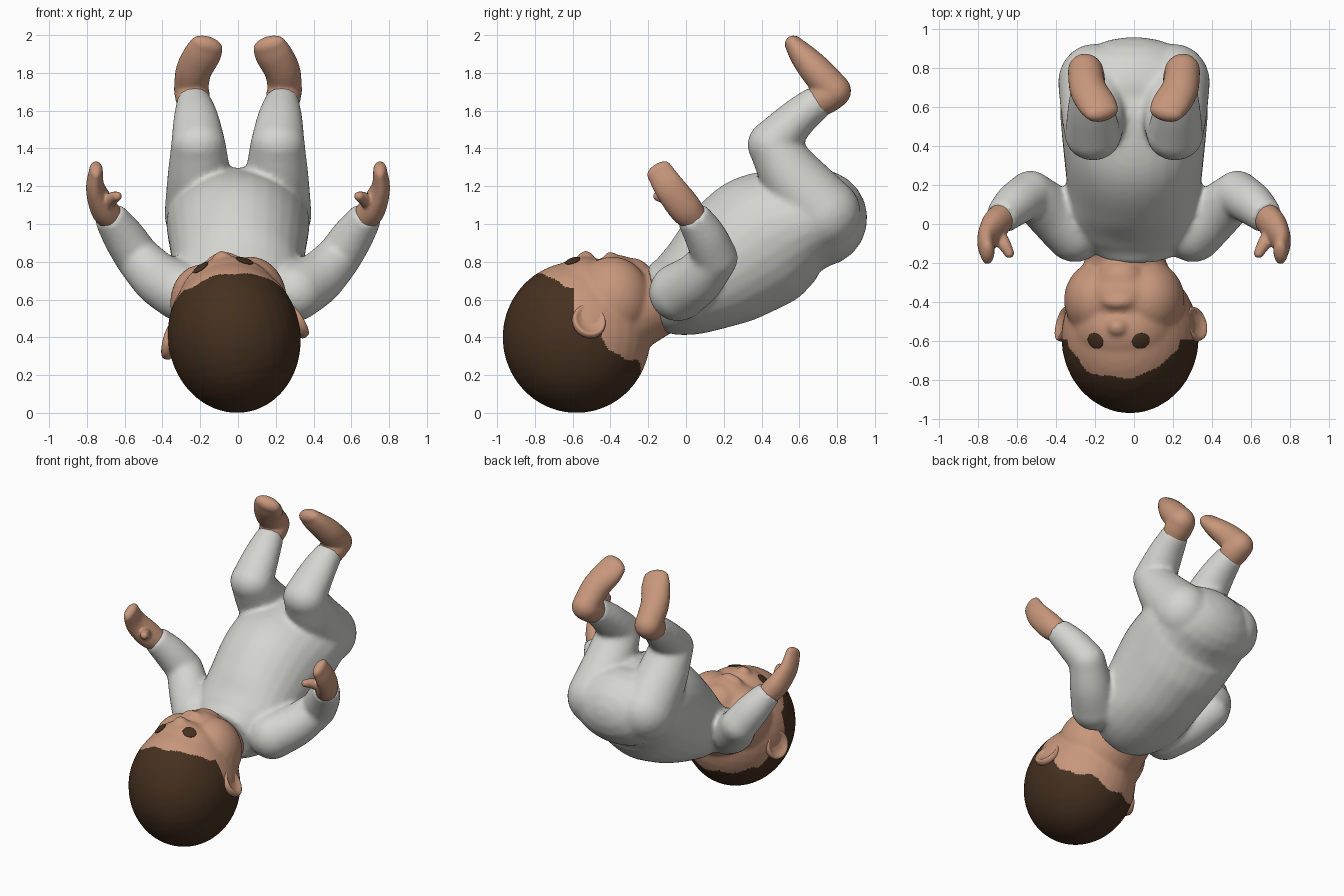
import bpy, bmesh, math
from mathutils import Vector, Matrix

if "Cube" in bpy.data.objects:
    bpy.data.objects.remove(bpy.data.objects["Cube"])


def material(name, rgb):
    m = bpy.data.materials.new(name)
    m.diffuse_color = (*rgb, 1)
    m.use_nodes = True
    m.node_tree.nodes["Principled BSDF"].inputs["Base Color"].default_value = m.diffuse_color
    return m


CLOTH = material("off white cloth", (0.66, 0.66, 0.63))
SKIN = material("skin", (0.58, 0.31, 0.20))
HAIR = material("dark brown", (0.060, 0.030, 0.014))


def ball(bm, c, r, rot=(0, 0, 0)):
    """Ellipsoid with centre c and radii r."""
    mat = Matrix.LocRotScale(Vector(c), None, Vector(r))
    return bmesh.ops.create_uvsphere(bm, u_segments=32, v_segments=20, radius=1, matrix=mat)["verts"]


def loft(bm, stations, s=1, caps=(True, True), n=28, steps=6):
    """Smooth tube through (x, y, z, radius along x, other radius); s mirrors x."""
    P = [Vector((a[0] * s, *a[1:])) for a in stations]
    P = [P[0] * 2 - P[1]] + P + [P[-1] * 2 - P[-2]]
    pts = []
    for i in range(1, len(P) - 2):
        a, b, c, d = P[i - 1:i + 3]
        for k in range(steps):
            t = k / steps
            pts.append(0.5 * (2 * b + (c - a) * t + (2 * a - 5 * b + 4 * c - d) * t * t
                              + (3 * b - a - 3 * c + d) * t ** 3))
    pts.append(P[-2].copy())
    secs = []
    for i, p in enumerate(pts):
        q0, q1 = pts[max(i - 1, 0)], pts[min(i + 1, len(pts) - 1)]
        t = (Vector(q1[:3]) - Vector(q0[:3])).normalized()
        secs.append((Vector(p[:3]), t, p[3], p[4]))

    def dome(sec, sign):
        c, t, ru, rv = sec
        out = []
        for k in range(1, 6):
            a = k / 5.5 * math.pi / 2
            out.append((c + t * sign * min(ru, rv) * math.sin(a), t,
                        ru * math.cos(a), rv * math.cos(a)))
        return out

    if caps[0]:
        secs = dome(secs[0], -1)[::-1] + secs
    if caps[1]:
        secs += dome(secs[-1], 1)
    rings = []
    for c, t, ru, rv in secs:
        u = (Vector((1, 0, 0)) - t * t.x).normalized()
        v = t.cross(u)
        rings.append([bm.verts.new(c + u * ru * math.cos(2 * math.pi * k / n)
                                   + v * rv * math.sin(2 * math.pi * k / n)) for k in range(n)])
    for r0, r1 in zip(rings, rings[1:]):
        for k in range(n):
            bm.faces.new((r0[k], r0[(k + 1) % n], r1[(k + 1) % n], r1[k]))
    bm.faces.new(rings[0][::-1])
    bm.faces.new(rings[-1])


def finish(bm, name, mats, voxel=None, smooth=10):
    """Turn a bmesh into a smooth object, fused into one skin if voxel is set."""
    bmesh.ops.recalc_face_normals(bm, faces=bm.faces[:])
    me = bpy.data.meshes.new(name)
    bm.to_mesh(me)
    bm.free()
    ob = bpy.data.objects.new(name, me)
    bpy.context.collection.objects.link(ob)
    if voxel:
        m = ob.modifiers.new("fuse", 'REMESH')
        m.mode = 'VOXEL'
        m.voxel_size = voxel
        m = ob.modifiers.new("soften", 'SMOOTH')
        m.factor = 0.5
        m.iterations = smooth
        dg = bpy.context.evaluated_depsgraph_get()
        fused = bpy.data.meshes.new_from_object(ob.evaluated_get(dg))
        ob.modifiers.clear()
        ob.data = fused
    ob.data.materials.clear()
    for m in mats:
        ob.data.materials.append(m)
    ob.data.polygons.foreach_set("use_smooth", [True] * len(ob.data.polygons))
    return ob


# Body suit: torso, sleeves and legs fused together
bm = bmesh.new()
loft(bm, [(0, -.16, .60, .20, .18), (0, -.05, .63, .30, .23), (0, .06, .68, .34, .27),
          (0, .20, .77, .345, .325), (0, .40, .91, .365, .36), (0, .58, 1.0, .38, .31),
          (0, .70, 1.03, .37, .26)], caps=(False, True))
for s in (1, -1):
    loft(bm, [(.30, -.04, .64, .16, .155), (.42, .06, .71, .14, .14), (.53, .155, .82, .12, .12)], s)
    loft(bm, [(.53, .155, .82, .12, .12), (.61, .10, .94, .11, .11), (.685, .03, 1.05, .085, .088)],
         s, (True, False))
    loft(bm, [(.20, .73, 1.05, .19, .20), (.205, .57, 1.24, .17, .17), (.21, .455, 1.42, .145, .13)], s)
    loft(bm, [(.21, .455, 1.42, .145, .13), (.222, .59, 1.56, .12, .105), (.235, .715, 1.66, .088, .088)],
         s, (True, False))
finish(bm, "body_suit", [CLOTH], .016, 8)

# Hands and feet
for s, side in ((1, "right"), (-1, "left")):
    bm = bmesh.new()
    loft(bm, [(.67, .045, 1.025, .07, .075), (.715, -.01, 1.09, .07, .088), (.755, -.085, 1.19, .05, .082),
              (.752, -.145, 1.285, .036, .07)], s)
    loft(bm, [(.71, -.03, 1.09, .04, .04), (.665, -.105, 1.135, .034, .034),
              (.64, -.15, 1.147, .026, .026)], s)
    finish(bm, side + "_hand", [SKIN], .008, 6)

    bm = bmesh.new()
    loft(bm, [(.232, .66, 1.615, .075, .075), (.24, .735, 1.67, .092, .09), (.245, .78, 1.70, .09, .09)], s)
    loft(bm, [(.25, .785, 1.705, .09, .09), (.235, .69, 1.81, .095, .085), (.19, .615, 1.895, .10, .068),
              (.165, .575, 1.945, .09, .05)], s)
    finish(bm, side + "_foot", [SKIN], .011, 6)

# Head, turned slightly to one side; hair is the faces below the hairline
pivot = Vector((-.02, -.58, .40))
turn = Matrix.Translation(pivot) @ Matrix.Rotation(math.radians(-9), 4, 'Y') @ \
    Matrix.Translation(Vector((0, -.58, .40))).inverted()
bm = bmesh.new()
ball(bm, (0, -.58, .40), (.352, .392, .402))
ball(bm, (0, -.54, .58), (.27, .22, .25))
ball(bm, (0, -.37, .63), (.22, .18, .21))
ball(bm, (0, -.29, .70), (.13, .12, .125))
ball(bm, (0, -.53, .822), (.05, .045, .042))
ball(bm, (0, -.40, .825), (.075, .035, .032))
for s in (1, -1):
    ball(bm, (.13 * s, -.39, .59), (.18, .20, .22))
loft(bm, [(0, -.42, .47, .25, .22), (0, -.25, .55, .225, .20), (0, -.12, .60, .19, .175)])
head = finish(bm, "head", [SKIN, HAIR], .0125, 12)
HAIRLINE = [(-.80, .74), (-.59, .61), (-.63, .45), (-.57, .41), (-.47, .38), (-.41, .29), (-.24, .23)]


def is_hair(y, z):
    if y < -.80:
        return True
    for (y0, z0), (y1, z1) in zip(HAIRLINE, HAIRLINE[1:]):
        if y1 > y0 and y0 <= y < y1 and z < z0 + (z1 - z0) * (y - y0) / (y1 - y0):
            return True
    return False


for p in head.data.polygons:
    y, z = p.center.y, p.center.z
    wave = .010 * math.sin(31 * p.center.x) + .008 * math.sin(57 * y)
    p.material_index = int(is_hair(y, z + wave))

# Eyes laid on the face
for s, side in ((1, "right"), (-1, "left")):
    hit, loc, nor, _ = head.ray_cast(Vector((.118 * s, -.60, 1.5)), Vector((0, 0, -1)))
    bm = bmesh.new()
    ball(bm, (0, 0, 0), (.047, .042, .009))
    eye = finish(bm, side + "_eye", [HAIR])
    eye.matrix_world = turn @ Matrix.Translation(loc) @ Vector((0, 0, 1)).rotation_difference(nor).to_matrix().to_4x4()

# Ears: flattened discs with a hollow inside the rim
for s, side in ((1, "right"), (-1, "left")):
    bm = bmesh.new()
    for v in ball(bm, (0, 0, 0), (1, 1, 1)):
        if v.co.z > 0:
            v.co.z *= .15 + 1.7 * math.hypot(v.co.x, v.co.y) ** 4
    place = Matrix.Diagonal((s, 1, 1, 1)) @ Matrix.Translation((.335, -.515, .43)) @ \
        Matrix.Rotation(math.radians(15), 4, 'Z') @ Matrix.Rotation(math.radians(68), 4, 'Y') @ \
        Matrix.Diagonal((.098, .09, .045, 1))
    bm.transform(place)
    ear = finish(bm, side + "_ear", [SKIN])
    ear.matrix_world = turn
head.matrix_world = turn
